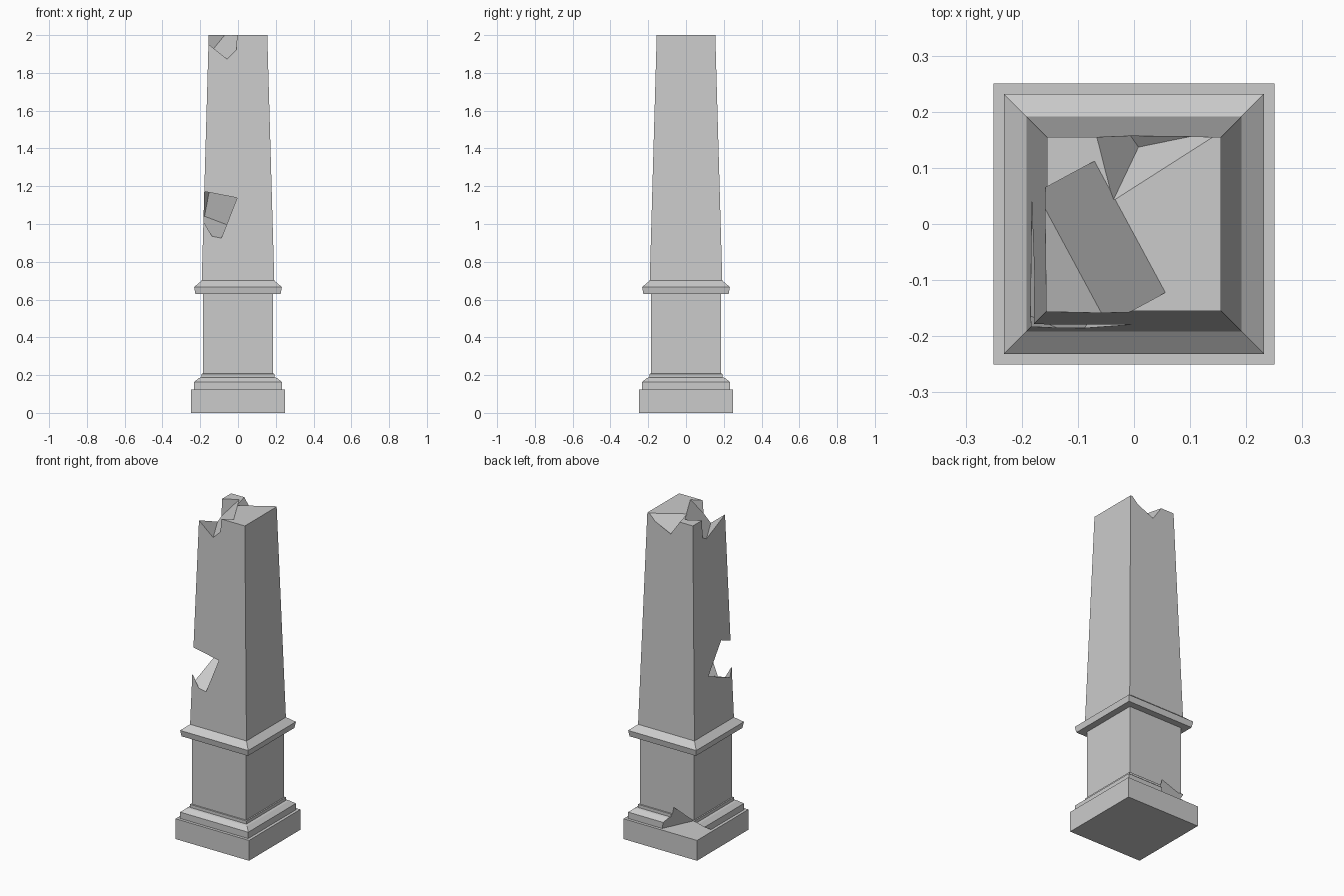
import bpy, bmesh
from mathutils import Vector, Matrix

if "Cube" in bpy.data.objects:
    bpy.data.objects.remove(bpy.data.objects["Cube"])


def finish(name, bm):
    bmesh.ops.recalc_face_normals(bm, faces=bm.faces)
    me = bpy.data.meshes.new(name)
    bm.to_mesh(me)
    bm.free()
    ob = bpy.data.objects.new(name, me)
    bpy.context.collection.objects.link(ob)
    return ob


def square_turned(name, profile):
    """Sweep a (half width, z) profile round a square."""
    bm = bmesh.new()
    rings = [[bm.verts.new((sx * h, sy * h, z))
              for sx, sy in ((-1, -1), (1, -1), (1, 1), (-1, 1))] for h, z in profile]
    for a, b in zip(rings, rings[1:]):
        for i in range(4):
            j = (i + 1) % 4
            bm.faces.new((a[i], a[j], b[j], b[i]))
    bm.faces.new(rings[0][::-1])
    bm.faces.new(rings[-1])
    return finish(name, bm)


def chip(target, axes, lo, hi):
    """Break a block-shaped piece off: lo < axis . point < hi for three axes."""
    inv = Matrix(axes).inverted()
    bm = bmesh.new()
    for i in range(8):
        d = Vector([(hi if i >> k & 1 else lo)[k] for k in range(3)])
        bm.verts.new(inv @ d)
    bmesh.ops.convex_hull(bm, input=bm.verts)
    bmesh.ops.dissolve_limit(bm, angle_limit=0.01, verts=bm.verts, edges=bm.edges)
    cutter = finish("chip_cutter", bm)
    cutter.hide_render = True
    mod = target.modifiers.new("chip", 'BOOLEAN')
    mod.operation, mod.solver, mod.object = 'DIFFERENCE', 'EXACT', cutter
    dg = bpy.context.evaluated_depsgraph_get()
    me = bpy.data.meshes.new_from_object(target.evaluated_get(dg))
    target.modifiers.clear()
    target.data = me
    bpy.data.objects.remove(cutter)


# Main stone parts
square_turned("plinth", [(.25, 0), (.25, .125)])
pedestal = square_turned("pedestal", [
    (.232, .125), (.232, .164), (.206, .185), (.192, .188), (.192, .207), (.185, .208),
    (.185, .63), (.226, .63), (.232, .667), (.192, .70)])
shaft = square_turned("shaft", [(.192, .70), (.155, 2.0)])

# V-shaped break across the top, front left
n, d, up = Vector((.88, .475, 0)), Vector((-.475, .88, 0)), Vector((0, 0, 1))
right_slope = (up - 1.08 * n).normalized()
left_slope = (up + .926 * n).normalized()
valley = Vector((-.06, -.155, 1.873))
r, l = right_slope.dot(valley), left_slope.dot(valley)
chip(shaft, (right_slope, left_slope, d), (r, l, -.134), (r + .3, l + .3, .132))

# Corner-shaped break at the top of the back
axes = [Vector(a) for a in ((.803, .204, .56), (-.469, .735, .49), (-.312, -.656, .686))]
lo = [a.dot(Vector((.008, .137, 1.9))) for a in axes]
chip(shaft, axes, lo, [v + .35 for v in lo])

# Bite out of the front left edge
chip(shaft, ((-.86, .39, .325), (.173, -.378, .909), (.477, .838, .258)),
     (.304, .896, .0205), (.511, 1.102, .2275))

# Broken base moulding at the back left corner
chip(pedestal, ((-.89, .42, -.17), (.293, .491, -.821), (0, 0, 1)),
     (.076, -.1276, .1), (.6, .4, .4))
